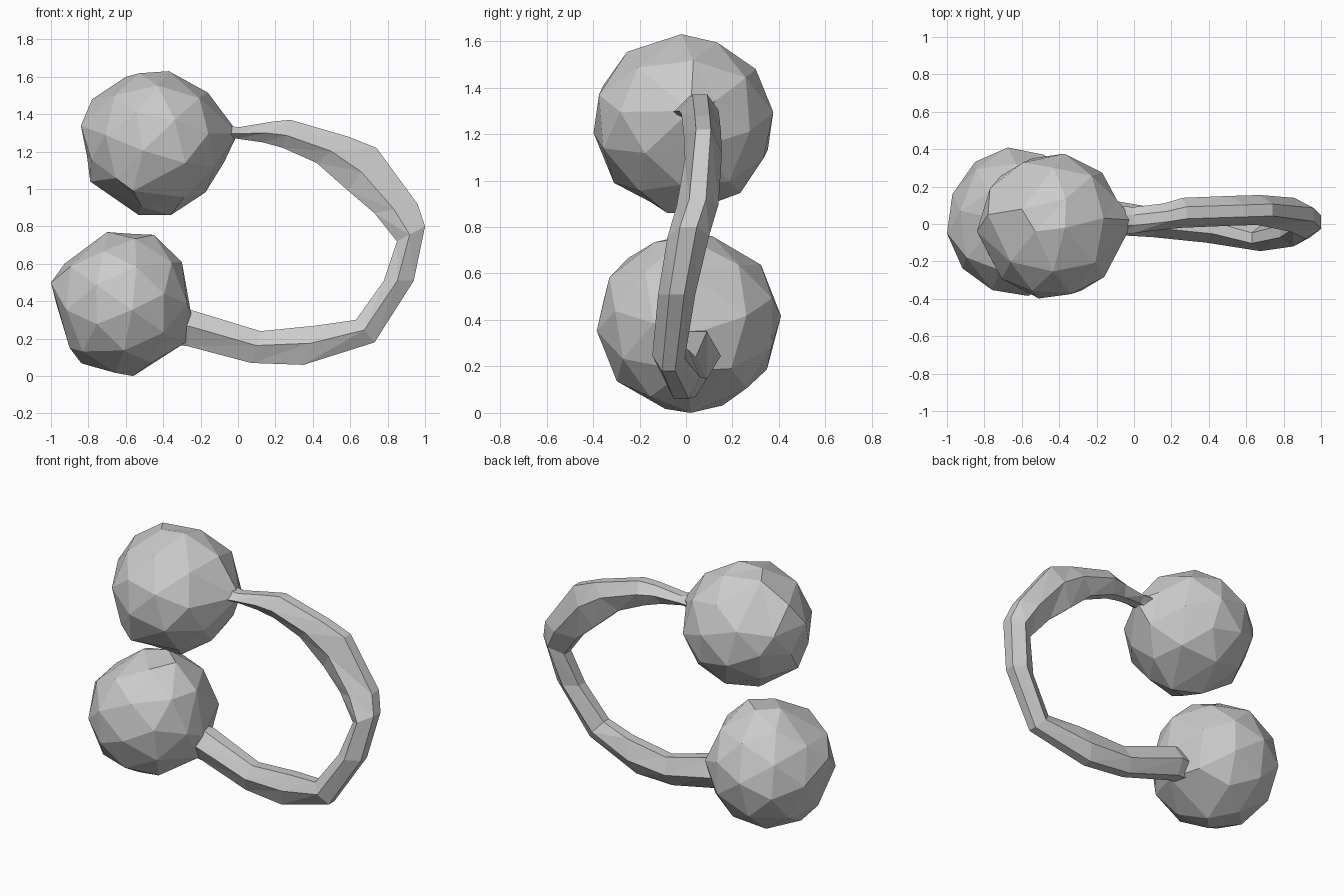
import bpy, bmesh, random
from mathutils import Vector, Euler

random.seed(4)
cube = bpy.data.objects.get("Cube")
if cube:
    bpy.data.objects.remove(cube)

# Single stone grey
grey = bpy.data.materials.new("stone grey")
grey.use_nodes = True
colour = (0.6, 0.6, 0.6, 1)
grey.diffuse_color = colour
grey.node_tree.nodes["Principled BSDF"].inputs["Base Color"].default_value = colour


def finish(name, bm):
    """Turn a bmesh into a flat shaded, grey object."""
    bmesh.ops.recalc_face_normals(bm, faces=bm.faces)
    mesh = bpy.data.meshes.new(name)
    bm.to_mesh(mesh)
    bm.free()
    mesh.materials.append(grey)
    ob = bpy.data.objects.new(name, mesh)
    bpy.context.collection.objects.link(ob)
    return ob


def lumpy_ball(name, centre, radii, turn, pulls):
    """Coarse ball, slightly uneven, with its nearest corners pulled to given points."""
    bm = bmesh.new()
    bmesh.ops.create_icosphere(bm, subdivisions=2, radius=1)
    rot = Euler(turn).to_matrix()
    for v in bm.verts:
        d = rot @ v.co
        k = random.uniform(0.985, 1.015)
        v.co = Vector(centre) + Vector([d[i] * radii[i] * k for i in range(3)])
    free = set(bm.verts)
    for p in map(Vector, pulls):
        v = min(free, key=lambda q: (q.co - p).length)
        v.co = p
        free.remove(v)
    return finish(name, bm)


# Upper ball: neck to the handle, raised flange at the back right, knob underneath
lumpy_ball("upper_ball", (-0.44, -0.01, 1.25), (0.385, 0.395, 0.38), (0.3, 0.2, 0.5), [
    (0.0, 0.02, 1.3), (-0.37, -0.02, 1.63),
    (-0.84, -0.04, 1.34), (-0.77, 0.19, 1.32), (-0.78, 0.05, 1.48), (-0.6, 0.08, 1.6),
    (-0.79, -0.03, 1.04), (-0.56, -0.31, 0.99),
    (-0.53, 0.0, 0.86), (-0.36, -0.08, 0.86)])

# Lower ball
lumpy_ball("lower_ball", (-0.62, 0.01, 0.385), (0.38, 0.405, 0.385), (0.1, 0.6, 0.2), [
    (-1.0, -0.05, 0.5), (-0.25, 0.0, 0.33), (-0.28, 0.0, 0.18), (-0.9, -0.08, 0.15),
    (-0.56, 0.02, 0.0), (-0.7, 0.02, 0.77), (-0.45, 0.0, 0.755), (-0.3, 0.0, 0.61)])

# Handle: each station is inner x, inner z, outer x, outer z, middle y, half width
stations = [
    (-0.12, 1.25, -0.1, 1.35, 0.02, 0.08),
    (-0.01, 1.27, 0.0, 1.33, 0.02, 0.07),
    (0.13, 1.25, 0.18, 1.36, 0.04, 0.07),
    (0.24, 1.22, 0.28, 1.37, 0.06, 0.08),
    (0.42, 1.14, 0.59, 1.28, 0.07, 0.08),
    (0.59, 0.99, 0.74, 1.22, 0.075, 0.08),
    (0.73, 0.87, 0.96, 0.92, 0.05, 0.09),
    (0.85, 0.72, 1.0, 0.8, 0.01, 0.09),
    (0.78, 0.51, 0.94, 0.51, -0.04, 0.08),
    (0.63, 0.3, 0.73, 0.18, -0.075, 0.07),
    (0.42, 0.27, 0.35, 0.06, -0.02, 0.08),
    (0.12, 0.24, 0.07, 0.07, 0.01, 0.08),
    (-0.24, 0.35, -0.27, 0.16, 0.05, 0.1),
    (-0.4, 0.36, -0.42, 0.18, 0.04, 0.08)]
section = [(1, 0.4), (0.1, 1), (-1, 0.4), (-1, -0.4), (-0.1, -1), (1, -0.4)]

bm = bmesh.new()
rings = []
for ix, iz, ox, oz, y, half in stations:
    inner, outer = Vector((ix, y, iz)), Vector((ox, y, oz))
    rings.append([bm.verts.new(inner.lerp(outer, (r + 1) / 2) + Vector((0, half * s, 0)))
                  for r, s in section])
n = len(section)
for a, b in zip(rings, rings[1:]):
    for i in range(n):
        j = (i + 1) % n
        # Triangles keep the twisted facets crisp
        bm.faces.new((a[i], a[j], b[j]))
        bm.faces.new((a[i], b[j], b[i]))
bm.faces.new(rings[0])
bm.faces.new(rings[-1])
finish("curved_handle", bm)
